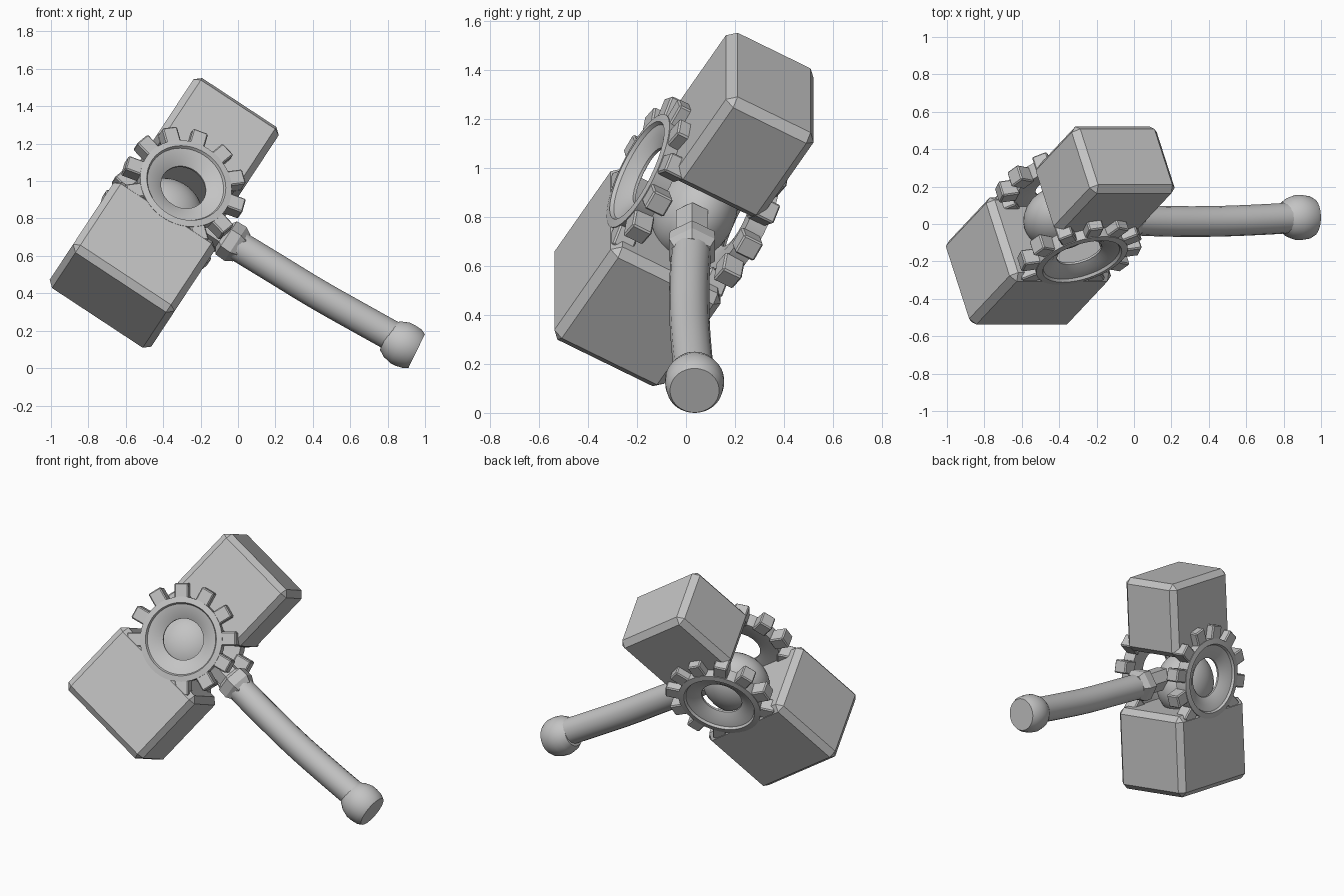
import bpy, bmesh, math
from mathutils import Vector, Matrix

cube = bpy.data.objects.get("Cube")
if cube:
    bpy.data.objects.remove(cube, do_unlink=True)

steel = bpy.data.materials.new("plain_grey")
steel.use_nodes = True
grey = (0.55, 0.55, 0.55, 1)
steel.diffuse_color = grey
steel.node_tree.nodes["Principled BSDF"].inputs["Base Color"].default_value = grey

# Tilted frame: local x = handle direction, y = gear axis, z = head axis
along = Vector((0.835, 0, -0.55)).normalized()
head = Vector((0.474, 0.505, 0.721))
head = (head - along * head.dot(along)).normalized()
side = head.cross(along)
FRAME = Matrix((along, side, head)).transposed().to_4x4()
FRAME.translation = (-0.675, -0.315, 0.385)
MID = 0.683  # height of the gear axis along the head


def finish(name, bm, matrix, smooth=False):
    bmesh.ops.recalc_face_normals(bm, faces=bm.faces)
    mesh = bpy.data.meshes.new(name)
    bm.to_mesh(mesh)
    bm.free()
    mesh.transform(matrix)
    mesh.materials.append(steel)
    obj = bpy.data.objects.new(name, mesh)
    bpy.context.collection.objects.link(obj)
    if smooth:
        smooth_sharp(obj)
    return obj


def smooth_sharp(obj):
    bpy.ops.object.select_all(action='DESELECT')
    bpy.context.view_layer.objects.active = obj
    obj.select_set(True)
    bpy.ops.object.shade_smooth_by_angle(angle=math.radians(35))


def box(bm, size, matrix, bevel):
    verts = bmesh.ops.create_cube(bm, size=1)["verts"]
    bmesh.ops.scale(bm, vec=size, verts=verts)
    bmesh.ops.transform(bm, matrix=matrix, verts=verts)
    edges = list({e for v in verts for e in v.link_edges})
    bmesh.ops.bevel(bm, geom=edges, offset=bevel, segments=1, affect='EDGES')


def lathe(name, profile, matrix, sides=48, closed=False, smooth=True):
    """Spin (radius, height) points around local z."""
    bm = bmesh.new()
    verts = [bm.verts.new((r, 0, z)) for r, z in profile]
    edges = [bm.edges.new(p) for p in zip(verts, verts[1:])]
    if closed:
        edges.append(bm.edges.new((verts[-1], verts[0])))
    bmesh.ops.spin(bm, geom=verts + edges, cent=(0, 0, 0), axis=(0, 0, 1),
                   angle=math.tau, steps=sides)
    bmesh.ops.remove_doubles(bm, verts=bm.verts, dist=0.0005)
    return finish(name, bm, matrix, smooth)


# Two chamfered head blocks
for name, size, low, high in (("large_head_block", (0.65, 0.52), -0.03, 0.495),
                              ("small_head_block", (0.545, 0.415), 0.86, 1.335)):
    bm = bmesh.new()
    box(bm, (*size, high - low), Matrix.Translation((0, 0, (low + high) / 2)), 0.035)
    finish(name, bm, FRAME)

# Round core between the blocks, slightly flattened toward the gears
bm = bmesh.new()
bmesh.ops.create_uvsphere(bm, u_segments=32, v_segments=20, radius=0.205)
bmesh.ops.scale(bm, vec=(1, 0.8, 1), verts=bm.verts)
finish("core_ball", bm, FRAME @ Matrix.Translation((0, 0.04, 0.625)), True)

# Shallow dished gear rings with square teeth, one on each face
ring = [(0.255, 0.262), (0.22, 0.267), (0.212, 0.252), (0.17, 0.24),
        (0.125, 0.212), (0.125, 0.2), (0.17, 0.186), (0.25, 0.182)]
for name, sign in (("front", 1), ("back", -1)):
    face = FRAME @ Matrix.Translation((0, 0, MID)) @ Matrix.Rotation(sign * math.pi / 2, 4, 'X')
    lathe(name + "_gear_ring", ring, face, closed=True)
    bm = bmesh.new()
    for i in range(12):
        turn = Matrix.Rotation(math.radians(15 + 30 * i), 4, 'Z')
        box(bm, (0.1, 0.085, 0.09), turn @ Matrix.Translation((0.287, 0, 0.213)), 0.007)
    finish(name + "_gear_teeth", bm, face)

# Faceted collar where the handle meets the head
collar = [(0, -0.22), (0.075, -0.22), (0.075, -0.06), (0.105, -0.04),
          (0.108, 0.02), (0.085, 0.06), (0, 0.06)]
to_handle = Vector((0, 0, 1)).rotation_difference(along).to_matrix().to_4x4()
lathe("handle_collar", collar, Matrix.Translation((-0.03, 0.025, 0.675)) @ to_handle,
      sides=6, smooth=False)

# Slightly bowed handle
path = [(-0.03, 0.022, 0.672), (0.2, 0.014, 0.532),
        (0.42, 0.014, 0.398), (0.65, 0.022, 0.268), (0.88, 0.035, 0.14)]
curve = bpy.data.curves.new("handle", 'CURVE')
curve.dimensions = '3D'
curve.bevel_depth = 0.082
curve.bevel_resolution = 6
curve.use_fill_caps = True
spline = curve.splines.new('BEZIER')
spline.bezier_points.add(len(path) - 1)
for point, co in zip(spline.bezier_points, path):
    point.co = co
    point.handle_left_type = point.handle_right_type = 'AUTO'
curve.materials.append(steel)
handle = bpy.data.objects.new("handle", curve)
bpy.context.collection.objects.link(handle)
bpy.ops.object.select_all(action='DESELECT')
bpy.context.view_layer.objects.active = handle
handle.select_set(True)
bpy.ops.object.convert(target='MESH')
smooth_sharp(bpy.context.view_layer.objects.active)

# Rounded pommel with a flat end
pommel = [(0, -0.12), (0.08, -0.115), (0.105, -0.08), (0.12, -0.035),
          (0.12, 0.0), (0.114, 0.04), (0.1, 0.065), (0, 0.065)]
tip = Vector((0.9, 0, -0.44)).normalized()
to_tip = Vector((0, 0, 1)).rotation_difference(tip).to_matrix().to_4x4()
lathe("pommel", pommel, Matrix.Translation((0.897, 0.035, 0.12)) @ to_tip)
